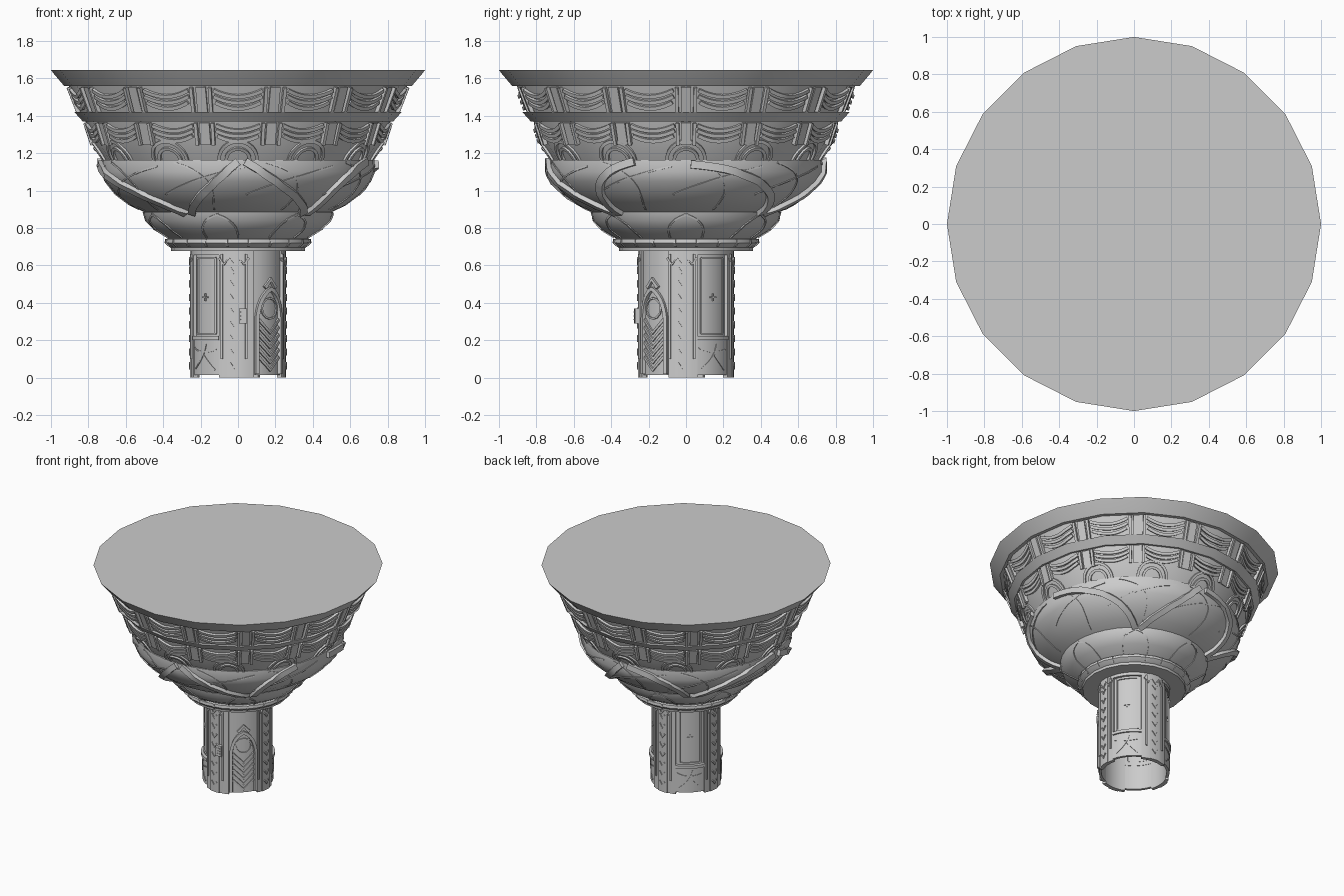
import bpy, bmesh, math
from mathutils import Vector

if "Cube" in bpy.data.objects:
    bpy.data.objects.remove(bpy.data.objects["Cube"])

rad = math.radians


def pos(a, z, r):
    # angle in degrees, 0 = front (-y), 90 = right (+x)
    return Vector((r * math.sin(rad(a)), -r * math.cos(rad(a)), z))


def finish(bm, name, angle=30):
    bmesh.ops.recalc_face_normals(bm, faces=bm.faces)
    me = bpy.data.meshes.new(name)
    bm.to_mesh(me)
    bm.free()
    ob = bpy.data.objects.new(name, me)
    bpy.context.collection.objects.link(ob)
    bpy.ops.object.select_all(action='DESELECT')
    ob.select_set(True)
    bpy.context.view_layer.objects.active = ob
    bpy.ops.object.shade_smooth_by_angle(angle=rad(angle))
    return ob


def lathe(name, profile, n, cap=False, angle=30):
    bm = bmesh.new()
    rings = [[bm.verts.new(pos(360 * i / n, z, r)) for i in range(n)] for z, r in profile]
    for lo, hi in zip(rings, rings[1:]):
        for i in range(n):
            j = (i + 1) % n
            bm.faces.new((lo[i], lo[j], hi[j], hi[i]))
    if cap:
        bm.faces.new(rings[0])
    return finish(bm, name, angle)


def surface(profile, n):
    # radius of a faceted lathe at any angle and height (profile runs downwards)
    half = 180 / n

    def f(a, z):
        r = profile[0][1] if z > profile[0][0] else profile[-1][1]
        for (z1, r1), (z0, r0) in zip(profile, profile[1:]):
            if z0 <= z <= z1 and z1 > z0:
                r = r0 + (r1 - r0) * (z - z0) / (z1 - z0)
        return r * math.cos(rad(half)) / math.cos(rad(a % (2 * half) - half))
    return f


def ribbon(bm, surf, pts, width, height):
    # raised square moulding following (angle, z) points on a surface
    P, rows = [pos(a, z, surf(a, z)) for a, z in pts], []
    for i, (a, z) in enumerate(pts):
        t = (P[min(i + 1, len(P) - 1)] - P[max(i - 1, 0)]).normalized()
        e = 0.006
        dz = pos(a, z + e, surf(a, z + e)) - pos(a, z - e, surf(a, z - e))
        nrm = pos(a + 90, 0, 1).cross(dz).normalized()
        s = nrm.cross(t).normalized() * width / 2
        top, low = nrm * height, nrm * -0.012
        rows.append([bm.verts.new(P[i] + d) for d in (s + low, s + top, top - s, low - s)])
    for r0, r1 in zip(rows, rows[1:]):
        for k in range(4):
            bm.faces.new((r0[k], r0[(k + 1) % 4], r1[(k + 1) % 4], r1[k]))
    bm.faces.new(rows[0])
    bm.faces.new(rows[-1])


def bez(p0, p1, p2, n=10):
    return [tuple((1 - t) ** 2 * u + 2 * t * (1 - t) * v + t * t * w
                  for u, v, w in zip(p0, p1, p2)) for t in [i / n for i in range(n + 1)]]


def block(bm, a0, a1, z0, z1, r0, r1):
    # curved wall block
    n = max(1, round((a1 - a0) / 6))
    rows = []
    for i in range(n + 1):
        a = a0 + (a1 - a0) * i / n
        rows.append([bm.verts.new(pos(a, z, r)) for z, r in ((z0, r0), (z0, r1), (z1, r1), (z1, r0))])
    for p, q in zip(rows, rows[1:]):
        for k in range(4):
            bm.faces.new((p[k], p[(k + 1) % 4], q[(k + 1) % 4], q[k]))
    bm.faces.new(rows[0])
    bm.faces.new(rows[-1])


# bowl body: faceted rim and tiers, rounded bulges, foot ring
rim = [(1.645, 1.0), (1.625, 0.985), (1.56, 0.93), (1.56, 0.905), (1.42, 0.85), (1.42, 0.875),
       (1.37, 0.83), (1.37, 0.815), (1.25, 0.775), (1.15, 0.715)]
bulge = [(1.165, 0.69), (1.165, 0.73), (1.1, 0.733), (1.05, 0.712), (0.98, 0.655), (0.92, 0.575), (0.885, 0.50)]
neck = [(0.887, 0.48), (0.885, 0.51), (0.84, 0.497), (0.79, 0.45), (0.745, 0.375)]
foot = [(0.745, 0.37), (0.74, 0.39), (0.72, 0.393), (0.70, 0.37), (0.695, 0.36), (0.677, 0.357), (0.677, 0.2)]
lathe("bowl_rim", rim, 20, cap=True)
lathe("large_bulge", bulge, 40, angle=40)
lathe("small_bulge", neck, 40, angle=40)
lathe("foot_ring", foot, 20)
s_rim, s_bulge, s_neck = surface(rim[3:], 20), surface(bulge[1:], 40), surface(neck[1:], 40)
s_up, s_low = surface(rim[3:5], 20), surface(rim[7:], 20)

# draped swags and pilasters on the two tiers
bm = bmesh.new()
for k in range(14):
    c = 360 * k / 14
    for s, zt, zb in ((s_up, 1.555, 1.422), (s_low, 1.365, 1.25)):
        h = zt - zb
        for w, drop in ((8.5, 0.12), (8.5, 0.36), (8, 0.6)):
            z = zt - h * drop
            ribbon(bm, s, bez((c - w, z), (c, z - h * 0.5), (c + w, z)), 0.02, 0.016)
        m = c + 180 / 14
        ribbon(bm, s, [(m, zt), (m, zb)], 0.055, 0.012)
        for d in (-3.2, 3.2):
            ribbon(bm, s, [(m + d, zt), (m + d, zb)], 0.018, 0.022)
finish(bm, "tier_drapes")

# half round arches under the tiers
bm = bmesh.new()
for k in range(12):
    c = 30 * k
    for r in (0.105, 0.065):
        arc = [(c + math.degrees(r * math.cos(t) / 0.75), 1.165 + r * 0.95 * math.sin(t))
               for t in [math.pi * i / 12 for i in range(13)]]
        ribbon(bm, s_low, arc, 0.018, 0.012)
finish(bm, "arches")

# thick root-like bands zigzagging round the large bulge
bm = bmesh.new()
bands = [((0, 1.155), (-12, 1.02), (-29, 0.885)), ((3, 1.155), (20, 1.02), (43, 0.885)),
         ((68, 1.155), (44, 1.08), (46, 0.885)), ((92, 1.14), (128, 1.10), (141, 0.885)),
         ((178, 1.155), (165, 0.98), (144, 0.885)), ((182, 1.155), (212, 1.1), (216, 0.885)),
         ((270, 1.15), (238, 1.1), (220, 0.885)), ((275, 1.14), (305, 1.02), (327, 0.885))]
for b in bands:
    ribbon(bm, s_bulge, bez(*b, 14), 0.042, 0.024)
finish(bm, "root_bands")

# thin veins on both bulges
bm = bmesh.new()
for k in range(9):
    a = 40 * k + 12
    ribbon(bm, s_bulge, bez((a, 1.15), (a + 22, 1.08), (a + 14, 0.9), 12), 0.009, 0.005)
    ribbon(bm, s_bulge, bez((a - 8, 0.98), (a + 10, 1.07), (a + 32, 1.13), 12), 0.009, 0.005)
for k in range(14):
    a = 360 * k / 14
    d = 14 if k % 2 else -14
    ribbon(bm, s_neck, bez((a, 0.75), (a, 0.84), (a + d, 0.875), 10), 0.01, 0.006)
finish(bm, "veins")

# small ribs on the foot ring
bm = bmesh.new()
for k in range(20):
    ribbon(bm, surface(foot[1:4], 20), [(18 * k + 9, 0.738), (18 * k + 9, 0.72), (18 * k + 9, 0.702)], 0.012, 0.005)
finish(bm, "foot_ribs")

# hollow column wall with three recessed windows and a doorway sector
windows, door, hw = (-48, 128, 222), 44, 24
bm = bmesh.new()
centres = [-48, 44, 128, 222, 312]
for c, nxt in zip(centres, centres[1:]):
    block(bm, c + hw, nxt - hw, 0.0, 0.68, 0.225, 0.25)
for c in windows:
    block(bm, c - hw, c + hw, 0.015, 0.205, 0.225, 0.245)
    block(bm, c - hw, c + hw, 0.655, 0.68, 0.225, 0.25)
    block(bm, c - hw, c + hw, 0.2, 0.66, 0.222, 0.232)
    block(bm, c - hw, c + hw, 0.2, 0.222, 0.225, 0.256)
block(bm, door - hw, door + hw, 0.015, 0.68, 0.225, 0.242)
finish(bm, "column_wall")


def cyl(r):
    return lambda a, z: r


# window frames, crossbars and cracked lower panels
bm = bmesh.new()
for c in windows:
    for d in (-18, 18):
        ribbon(bm, cyl(0.232), [(c + d, 0.235), (c + d, 0.64)], 0.01, 0.008)
    for z in (0.235, 0.64):
        ribbon(bm, cyl(0.232), [(c + d, z) for d in range(-18, 19, 6)], 0.01, 0.008)
    ribbon(bm, cyl(0.232), [(c - 5, 0.43), (c + 5, 0.43)], 0.008, 0.008)
    ribbon(bm, cyl(0.232), [(c, 0.41), (c, 0.45)], 0.008, 0.008)
    for p in (((-22, 0.16), (-4, 0.12), (20, 0.15)), ((-18, 0.05), (0, 0.1), (4, 0.18)), ((0, 0.12), (8, 0.08), (18, 0.04))):
        ribbon(bm, cyl(0.245), [(c + a, z) for a, z in bez(*p, 6)], 0.008, 0.004)
finish(bm, "window_trim")

# pilasters with downward chevrons
bm = bmesh.new()
for c in (-5, 85, 175, 265):
    block(bm, c - 9, c + 9, 0.0, 0.677, 0.24, 0.256)
    for d in (-15, 15):
        ribbon(bm, cyl(0.25), [(c + d, 0.1), (c + d, 0.66)], 0.012, 0.009)
    for k in range(8):
        z = 0.05 + 0.073 * k
        ribbon(bm, cyl(0.256), [(c - 5, z + 0.03), (c, z), (c + 5, z + 0.03)], 0.011, 0.006)
    ribbon(bm, cyl(0.256), [(c - 18, 0.64), (c - 12, 0.605), (c - 6, 0.64), (c, 0.605), (c + 6, 0.64), (c + 12, 0.605), (c + 18, 0.64)], 0.012, 0.007)
finish(bm, "pilasters")

# arched door with chevron planks and crest
bm = bmesh.new()
s = cyl(0.242)
arch = [(door - 20, 0.02), (door - 20, 0.2)] + bez((door - 20, 0.32), (door - 17, 0.44), (door, 0.475), 6) + \
    bez((door, 0.475), (door + 17, 0.44), (door + 20, 0.32), 6)[1:] + [(door + 20, 0.2), (door + 20, 0.02)]
ribbon(bm, s, arch, 0.022, 0.018)
for k in range(6):
    z = 0.04 + 0.04 * k
    ribbon(bm, s, [(door - 17, z + 0.07), (door, z), (door + 17, z + 0.07)], 0.016, 0.01)
ribbon(bm, s, [(door + 13 * math.cos(t), 0.37 + 0.055 * math.sin(t))
               for t in [math.pi * i / 6 for i in range(13)]], 0.01, 0.008)
ribbon(bm, s, [(door - 9, 0.48), (door, 0.525), (door + 9, 0.48)], 0.02, 0.016)
finish(bm, "door")

# small wall box beside the door
bm = bmesh.new()
block(bm, 1, 10, 0.29, 0.37, 0.24, 0.277)
for z in (0.31, 0.33, 0.35):
    ribbon(bm, cyl(0.277), [(3, z), (8, z)], 0.006, 0.004)
finish(bm, "wall_box")
